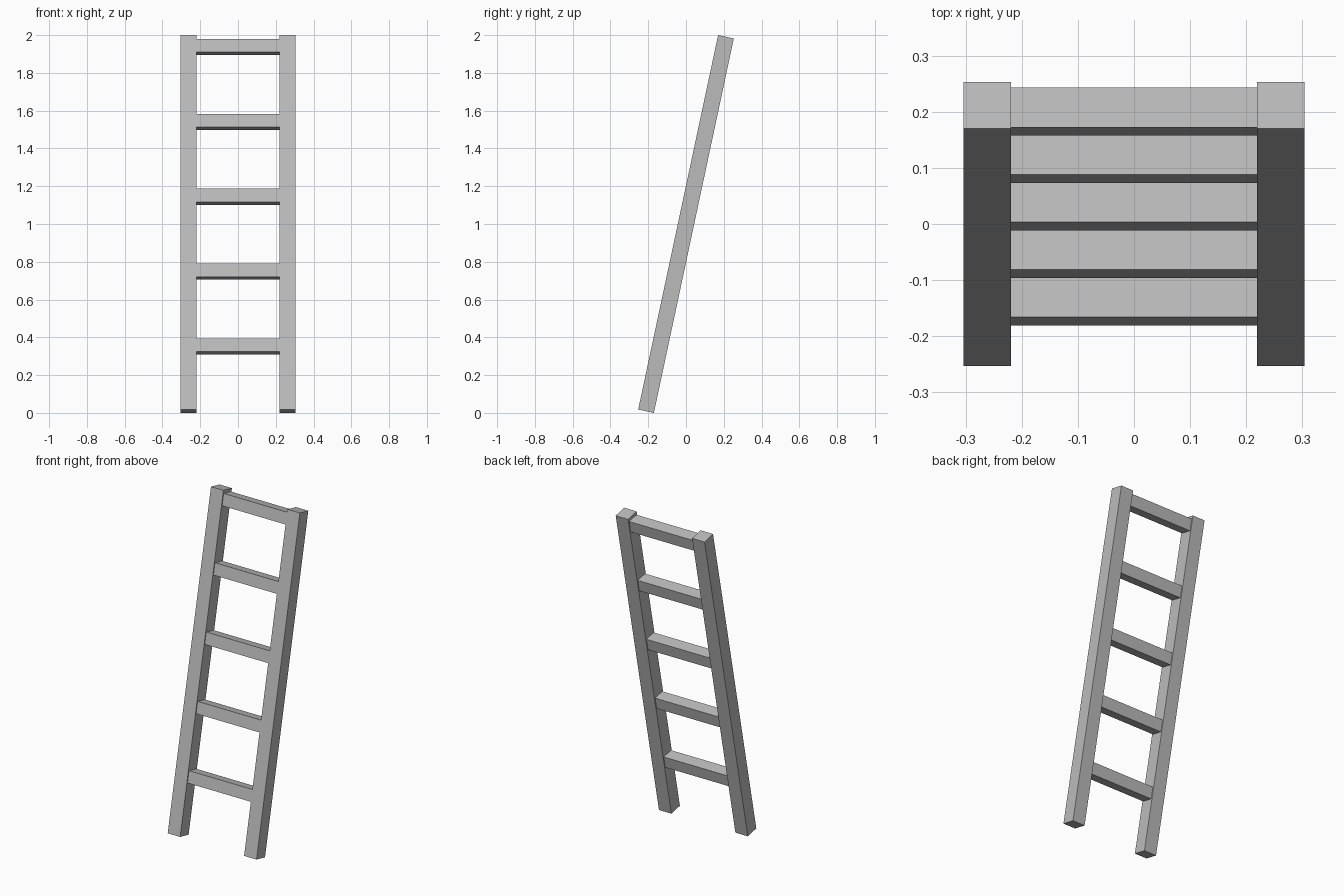
import bpy
import math
from mathutils import Matrix

cube = bpy.data.objects.get("Cube")
if cube:
    bpy.data.objects.remove(cube, do_unlink=True)

TILT = math.radians(12.05)
LENGTH = 2.027      # rail length
RAIL = 0.085        # square rail section
RUNG = 0.072        # square rung section
RAIL_X = 0.2615     # rail centre from the middle
STEP = LENGTH / 5

grey = bpy.data.materials.new("plain grey")
grey.use_nodes = True
colour = (0.5, 0.5, 0.5, 1)
grey.diffuse_color = colour
grey.node_tree.nodes["Principled BSDF"].inputs["Base Color"].default_value = colour

# Leaning frame shared by every part
lean = Matrix.Translation((0, 0, 1)) @ Matrix.Rotation(-TILT, 4, "X")


def add_bar(name, centre, size):
    bpy.ops.mesh.primitive_cube_add(size=1)
    bar = bpy.context.object
    bar.name = name
    bar.data.transform(lean @ Matrix.Translation(centre) @ Matrix.Diagonal((*size, 1)))
    bar.data.materials.append(grey)


# Side rails
for name, side in (("left_rail", 1), ("right_rail", -1)):
    add_bar(name, (side * RAIL_X, 0, 0), (RAIL, RAIL, LENGTH))

# Rungs butt against the inner faces of the rails
for i in range(5):
    height = (i + 1) * STEP - 0.055 - LENGTH / 2
    add_bar(f"rung_{i + 1}", (0, 0, height), (2 * RAIL_X - RAIL, RUNG, RUNG))
